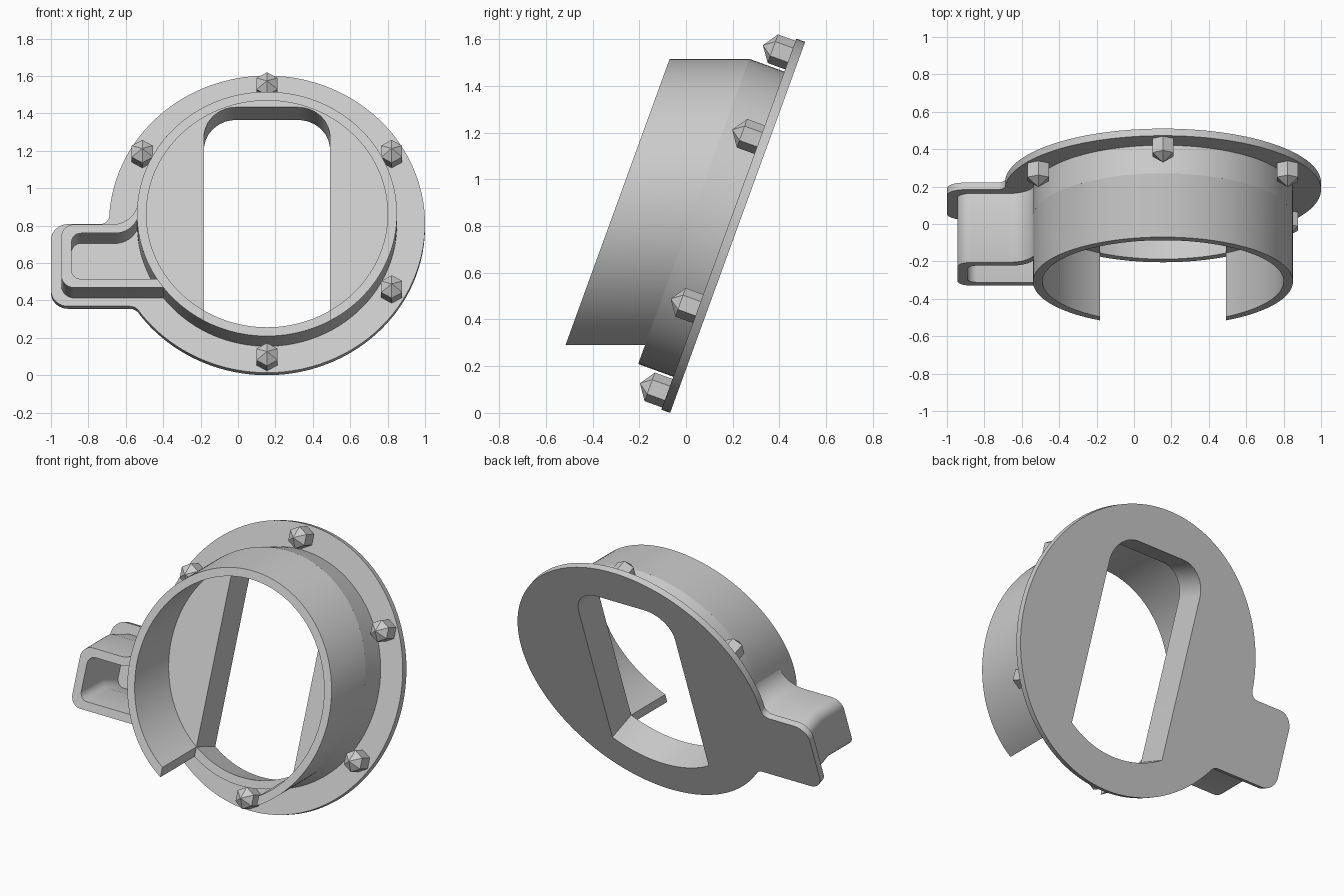
import bpy
import bmesh
from math import sin, cos, tan, radians, sqrt, atan2, degrees
from mathutils import Vector, Matrix

cube = bpy.data.objects.get("Cube")
if cube:
    bpy.data.objects.remove(cube, do_unlink=True)

TILT = radians(20)
CX = 0.155                                    # axis of the round parts
R_PLATE, R_OUT, R_IN = 0.845, 0.695, 0.645
PLATE, BEND, TUBE_END, BOX_END = 0.04, 0.2, 0.52, 0.405
SLOT = 0.337                                  # half width of the slot

# Local frame: x across, y up the plate, z out of its front face
FRAME = Matrix((
    (1, 0, 0, 0),
    (0, sin(TILT), -cos(TILT), 0.221),
    (0, cos(TILT), sin(TILT), R_PLATE * cos(TILT)),
    (0, 0, 0, 1)))

gray = bpy.data.materials.new("plain gray")
gray.use_nodes = True
gray.diffuse_color = (0.6, 0.6, 0.6, 1)
gray.node_tree.nodes["Principled BSDF"].inputs["Base Color"].default_value = (0.6, 0.6, 0.6, 1)


def arc(radius, start, end, steps, center=(CX, 0)):
    """Points on an arc, angles in degrees."""
    angles = [radians(start + (end - start) * i / steps) for i in range(steps + 1)]
    return [(center[0] + radius * cos(a), center[1] + radius * sin(a)) for a in angles]


def rounded(points, steps=8):
    """Closed outline; points given as (x, y, r) get a corner of radius r."""
    out = []
    for i, p in enumerate(points):
        here = Vector(p[:2])
        if len(p) == 2:
            out.append(here)
            continue
        a = (Vector(points[i - 1][:2]) - here).normalized()
        b = (Vector(points[(i + 1) % len(points)][:2]) - here).normalized()
        half = a.angle(b) / 2
        center = here + (a + b).normalized() * (p[2] / sin(half))
        reach = p[2] / tan(half)
        first, last = here + a * reach - center, here + b * reach - center
        for k in range(steps + 1):
            out.append(center + first.lerp(last, k / steps).normalized() * p[2])
    return out


def add_part(name, loops, levels, smooth=True, tip=0):
    """Extrude outlines through levels; beyond the bend they run level."""
    bm = bmesh.new()
    ends = ([], [])
    for loop in loops:
        rings = []
        for w in levels:
            drop = max(0, w - BEND) * tan(TILT)
            rings.append([bm.verts.new((p[0], p[1] - drop, w)) for p in loop])
        n = len(loop)
        for low, high in zip(rings, rings[1:]):
            for i in range(n):
                j = (i + 1) % n
                bm.faces.new((low[i], low[j], high[j], high[i]))
        ends[0].append(rings[0])
        ends[1].append(rings[-1])
    for rings in ends:
        if len(rings) == 1:
            bm.faces.new(rings[0])
        else:
            edges = [bm.edges.get((r[i - 1], r[i])) for r in rings for i in range(len(r))]
            bmesh.ops.triangle_fill(bm, edges=edges, use_beauty=True)
    bmesh.ops.recalc_face_normals(bm, faces=bm.faces)
    if tip:
        cap = max(bm.faces, key=lambda f: f.calc_center_median().z)
        bmesh.ops.poke(bm, faces=[cap], offset=tip)
    bm.transform(FRAME)
    mesh = bpy.data.meshes.new(name)
    bm.to_mesh(mesh)
    bm.free()
    mesh.materials.append(gray)
    obj = bpy.data.objects.new(name, mesh)
    bpy.context.collection.objects.link(obj)
    if smooth:
        bpy.ops.object.select_all(action='DESELECT')
        obj.select_set(True)
        bpy.context.view_layer.objects.active = obj
        bpy.ops.object.shade_smooth_by_angle(angle=radians(30))
    return obj


# Slot with rounded top corners and a bottom following the tube bore
edge = degrees(atan2(sqrt(R_IN ** 2 - SLOT ** 2), SLOT))
slot = rounded(arc(R_IN, 180 + edge, 360 - edge, 24)
               + [(CX + SLOT, 0.607, 0.17), (CX - SLOT, 0.607, 0.17)])

# Round back plate with a side tab
plate = rounded(arc(R_PLATE, 218, 535, 120)
                + [(-0.69, 0, 0.05), (-1, 0, 0.09), (-1, -0.467, 0.09), (-0.549, -0.467, 0.06)])
add_part("back_plate", [plate, slot], [0, PLATE])

# Thick collar standing square to the plate
add_part("collar", [arc(R_OUT, 0, 357, 119), slot], [PLATE, BEND])

# Level tube, open at the bottom across the slot width
out_edge = degrees(atan2(sqrt(R_OUT ** 2 - SLOT ** 2), SLOT))
tube = arc(R_OUT, -out_edge, 180 + out_edge, 110) + arc(R_IN, 180 + edge, -edge, 110)
add_part("tube", [tube], [BEND, TUBE_END])

# Hollow side box blended into the tube
box = rounded([(-0.385, -0.42), (-0.945, -0.42, 0.07), (-0.945, -0.06, 0.07),
               (-0.56, -0.06, 0.14), (-0.515, 0.15), (-0.5, 0.1), (-0.525, 0.01),
               (-0.565, -0.11, 0.13), (-0.89, -0.11, 0.05), (-0.89, -0.37, 0.05),
               (-0.415, -0.37)])
add_part("side_box", [box], [PLATE, BEND, BOX_END])

# Pointed hexagonal bolts around the rim, none at the tab
for i, angle in enumerate((-90, -30, 30, 90, 150)):
    center = arc(0.77, angle, angle, 1)[0]
    add_part(f"bolt_{i + 1}", [arc(0.065, 30, 330, 5, center)], [PLATE, 0.12], smooth=False, tip=0.045)
